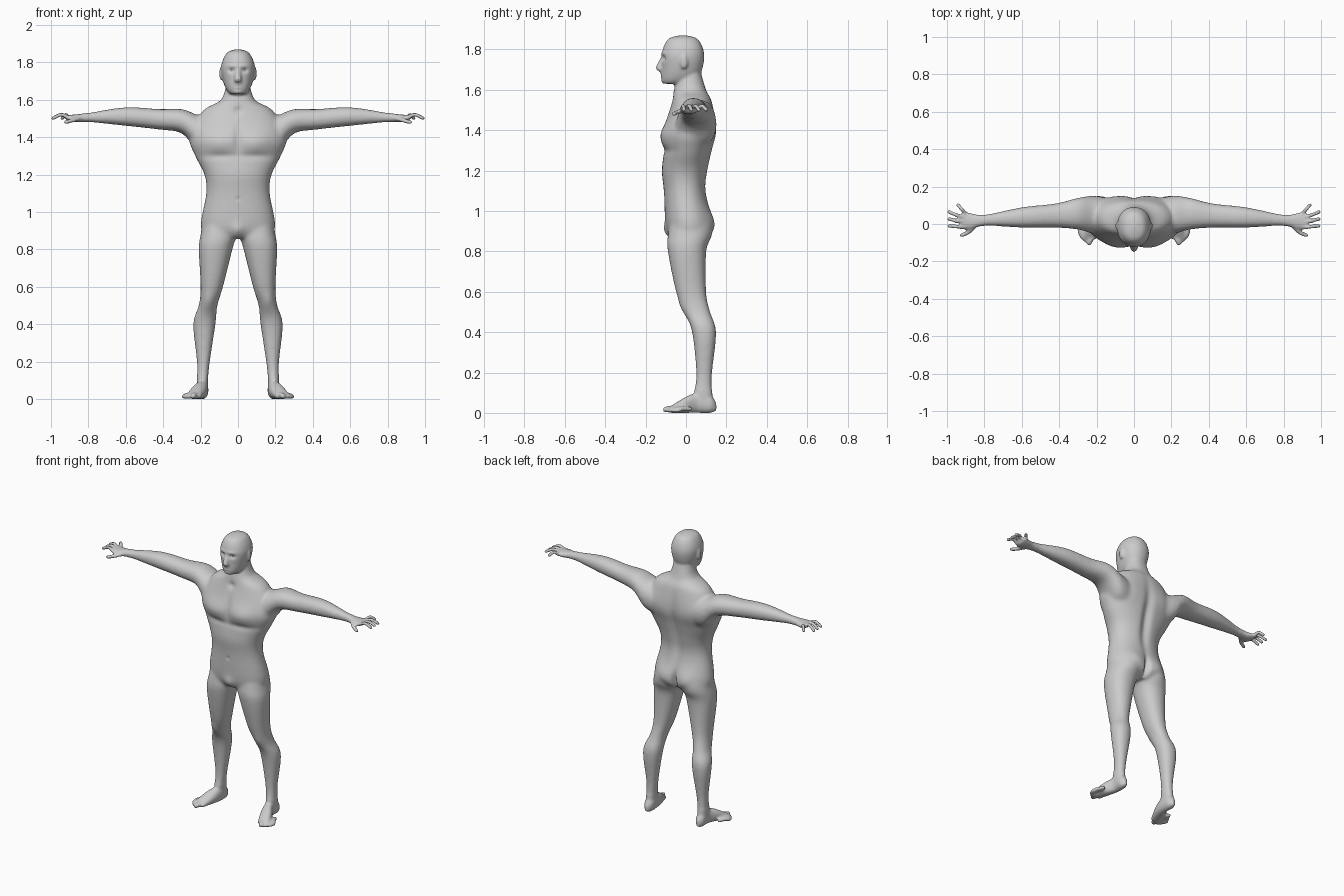
import bpy
import bmesh
from math import cos, sin, pi, exp
from mathutils import Vector, Matrix

default_cube = bpy.data.objects.get("Cube")
if default_cube:
    bpy.data.objects.remove(default_cube, do_unlink=True)

grey = [.6] * 3 + [1]
skin = bpy.data.materials.new("skin_grey")
skin.use_nodes = True
skin.diffuse_color = grey
skin.node_tree.nodes["Principled BSDF"].inputs["Base Color"].default_value = grey

bm = bmesh.new()
MIDDLE, BOTH = (1,), (1, -1)
FRONT, BACK = -1, 1
SHOULDER = Vector((0, 0, 1.5))
HEAD = Vector((0, 0, 1.7))
GROUND = Vector()


def spline(rows, steps):
    """Pass a smooth curve through rows of numbers."""
    last = len(rows) - 1
    curve = []
    for i in range(last):
        before, start, end, after = (rows[max(0, min(last, i + k))] for k in (-1, 0, 1, 2))
        for step in range(steps):
            t = step / steps
            curve.append([
                q + t / 2 * (r - p + t * (2 * p - 5 * q + 4 * r - s + t * (3 * (q - r) + s - p)))
                for p, q, r, s in zip(before, start, end, after)])
    return curve + [rows[last]]


def rounded(value, squareness):
    return abs(value) ** (2 / squareness) * (1 if value > 0 else -1)


def loft(axis, origin, sides, rows, squareness=2.2, count=32):
    """Skin rounded sections: position on the axis, then low and high on the other two."""
    across, along = [k for k in range(3) if k != axis]
    for side in sides:
        rings = []
        for position, low_a, high_a, low_b, high_b in spline(rows, 4):
            ring = []
            for k in range(count):
                angle = 2 * pi * k / count
                point = Vector()
                point[axis] = position
                point[across] = (low_a + high_a + (high_a - low_a) * rounded(cos(angle), squareness)) / 2
                point[along] = (low_b + high_b + (high_b - low_b) * rounded(sin(angle), squareness)) / 2
                point += origin
                point.x *= side
                ring.append(bm.verts.new(point))
            rings.append(ring)
        for lower, upper in zip(rings, rings[1:]):
            for k in range(count):
                bm.faces.new((lower[k - 1], lower[k], upper[k], upper[k - 1]))
        bm.faces.new(rings[0])
        bm.faces.new(rings[-1])


def column(origin, rows):
    """Upright loft on the centre line: height, half width, front, back."""
    loft(2, origin, MIDDLE, [(z, -half, half, front, back) for z, half, front, back in rows])


def ball(centre, size):
    """Mirrored pair of ellipsoids."""
    for side in BOTH:
        place = Matrix.Translation((centre[0] * side, centre[1], centre[2]))
        bmesh.ops.create_icosphere(bm, subdivisions=2, radius=1,
                                   matrix=place @ Matrix.Diagonal((*size, 1)))


def digit(points, radius):
    """Finger or toe as a chain of overlapping balls."""
    for centre in spline(points, 7):
        ball(centre, [radius] * 3)


# Torso, from neck to groin
column(GROUND, [
    (1.7, .06, -.03, .07), (1.6, .09, -.06, .1), (1.54, .19, -.07, .13),
    (1.4, .26, -.11, .15), (1.3, .23, -.11, .13), (1.2, .18, -.12, .11),
    (1.1, .17, -.11, .1), (.92, .2, -.1, .13), (.86, .14, -.07, .09)])

# Head, nose and ears
column(HEAD, [
    (.17, .01, -.03, 0), (.15, .06, -.09, .06), (.08, .09, -.12, .09),
    (0, .08, -.12, .08), (-.05, .06, -.12, .05), (-.07, .04, -.11, 0)])
column(HEAD, [(.07, .01, -.12, -.09), (.01, .02, -.15, -.09), (-.01, .02, -.13, -.09)])
ball((.09, -.01, 1.74), (.01, .02, .04))

# Arms, from shoulder blade to palm
loft(0, SHOULDER, BOTH, [
    (.14, -.04, .13, -.2, 0), (.22, -.05, .15, -.17, .02), (.3, -.03, .14, -.08, .05),
    (.42, -.02, .11, -.06, .05), (.6, -.02, .09, -.04, .06), (.8, -.01, .05, -.02, .03),
    (.88, -.03, .06, -.02, .02), (.92, -.02, .07, -.01, .02)])

# Fingers, fanned from front to back, and thumb
for i in range(4):
    reach = .94 if i == 3 else .99
    root, tip = .025 * i - .02, .037 * i - .01
    digit([(.9, root, 1.5), ((.9 + reach) / 2, (root + tip) / 2, 1.52), (reach, tip, 1.5)], .011)
digit([(.84, 0, 1.5), (.88, -.04, 1.49), (.92, -.06, 1.48)], .012)

# Legs
loft(2, GROUND, BOTH, [
    (.97, .03, .18, -.07, .1), (.88, .01, .2, -.09, .12), (.8, .03, .21, -.09, .1),
    (.6, .08, .2, -.05, .1), (.5, .11, .21, -.01, .12), (.4, .12, .24, .03, .15),
    (.2, .15, .22, .05, .13), (.1, .16, .22, .04, .13), (.04, .16, .22, .04, .14)])

# Feet, with toes along an arc
loft(1, GROUND, BOTH, [
    (.15, .18, .2, .01, .05), (.12, .16, .22, 0, .09), (.06, .16, .22, 0, .1),
    (0, .17, .25, 0, .08), (-.08, .2, .28, 0, .03)])
for i in range(5):
    t = i / 4
    x, y = .29 - .05 * (1 - t) ** 2, .06 * t - .1
    radius = .012 if i else .016
    digit([(x - .03, y + .06, .02), (x - .01, y + .02, .02), (x, y, radius)], radius)

bmesh.ops.recalc_face_normals(bm, faces=bm.faces)
mesh = bpy.data.meshes.new("body")
bm.to_mesh(mesh)
bm.free()
body = bpy.data.objects.new("body", mesh)
bpy.context.collection.objects.link(body)
bpy.ops.object.select_all(action="DESELECT")
bpy.context.view_layer.objects.active = body
body.select_set(True)

# Fuse the parts into one skin
fuse = body.modifiers.new("fuse", "REMESH")
fuse.mode = "VOXEL"
fuse.voxel_size = .0065
bpy.ops.object.modifier_apply(modifier=fuse.name)
bm = bmesh.new()
bm.from_mesh(body.data)


def relax(verts, times):
    for _ in range(times):
        bmesh.ops.smooth_vert(bm, verts=verts, factor=.5,
                              use_axis_x=True, use_axis_y=True, use_axis_z=True)


def swell(facing, x, z, wide, tall, depth):
    """Soft bump, or dent if depth is negative, on the front or back, on both sides."""
    bm.normal_update()
    for v in bm.verts:
        distance = ((abs(v.co.x) - x) / wide) ** 2 + ((v.co.z - z) / tall) ** 2
        turned = v.normal.y * facing
        if distance < 6 and turned > 0:
            v.co.y += facing * depth * exp(-distance) * min(1, 2 * turned)


# Blend the joins, leaving hands, feet and face crisp
relax([v for v in bm.verts if .12 < v.co.z < 1.6 and abs(v.co.x) < .8], 16)
relax(bm.verts[:], 2)

# Chest, breastbone, throat, navel and groin
swell(FRONT, .1, 1.37, .09, .06, .02)
swell(FRONT, .09, 1.3, .09, .02, -.008)
swell(FRONT, 0, 1.39, .02, .08, -.009)
swell(FRONT, 0, 1.54, .02, .02, -.01)
swell(FRONT, 0, 1.07, .01, .01, -.006)
swell(FRONT, 0, .9, .03, .04, .013)

# Spine, shoulder blades, buttocks and cleft
swell(BACK, 0, 1.25, .03, .2, -.02)
swell(BACK, .13, 1.42, .07, .08, .008)
swell(BACK, .09, .94, .07, .07, .02)
swell(BACK, 0, .91, .016, .06, -.03)

# Knees
swell(FRONT, .16, .52, .03, .04, .008)

# Eye sockets, brows, lips and chin
swell(FRONT, .034, 1.757, .018, .012, -.014)
swell(FRONT, .03, 1.78, .03, .01, .004)
for lip in (1.665, 1.682):
    swell(FRONT, 0, lip, .02, .006, .006)
swell(FRONT, 0, 1.64, .02, .01, .005)
relax(bm.verts[:], 1)

bm.to_mesh(body.data)
bm.free()
body.data.materials.clear()
body.data.materials.append(skin)
bpy.ops.object.shade_smooth()

# Eyes
for side, name in ((1, "left_eye"), (-1, "right_eye")):
    bpy.ops.mesh.primitive_uv_sphere_add(segments=20, ring_count=12, radius=.013,
                                         location=(.034 * side, -.092, 1.757))
    eye = bpy.context.object
    eye.name = name
    eye.data.materials.append(skin)
    bpy.ops.object.shade_smooth()
